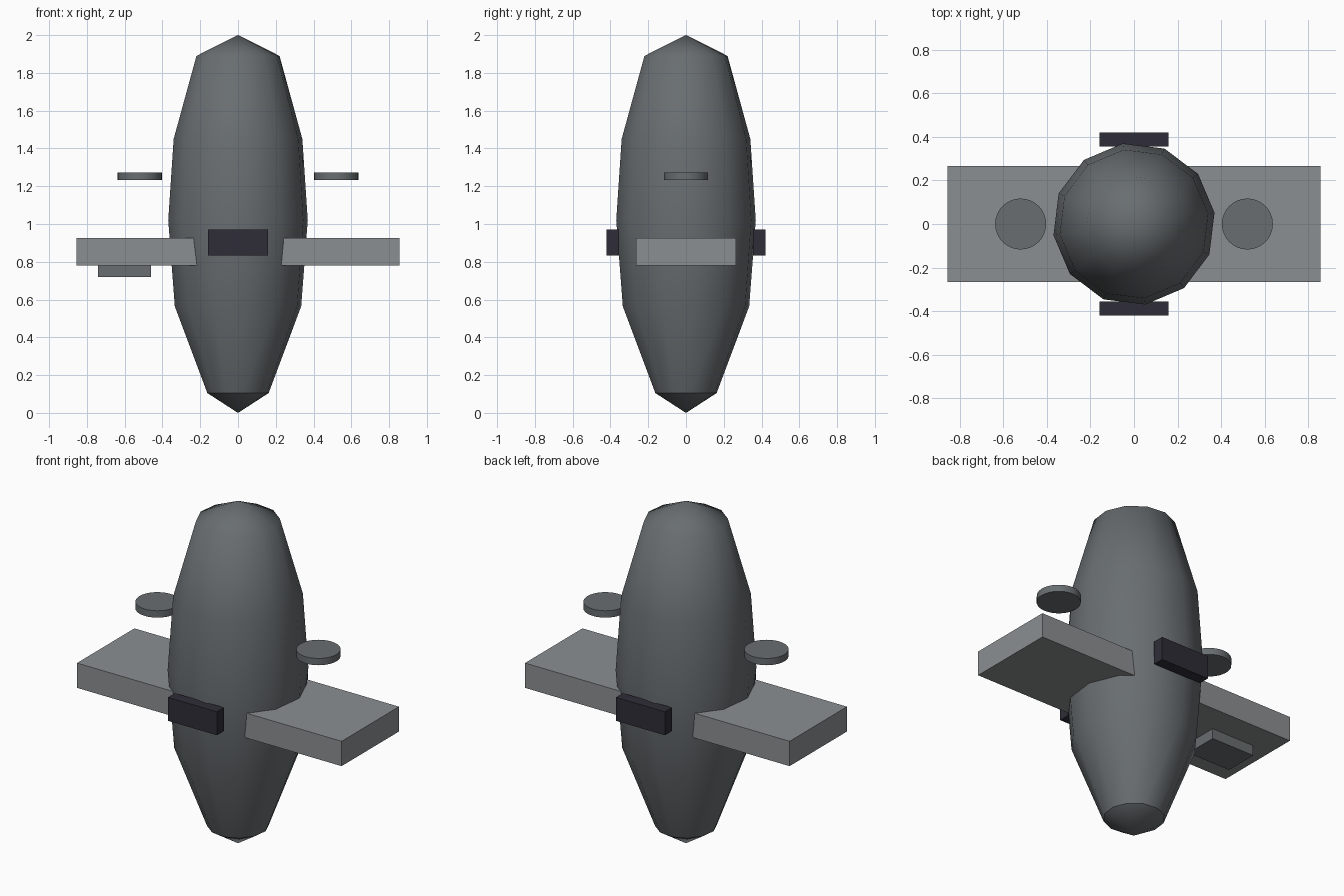
import bpy, bmesh, math

cube = bpy.data.objects.get("Cube")
if cube:
    bpy.data.objects.remove(cube)


def material(name, colour):
    m = bpy.data.materials.new(name)
    m.use_nodes = True
    m.diffuse_color = (*colour, 1)
    m.node_tree.nodes["Principled BSDF"].inputs["Base Color"].default_value = (*colour, 1)
    return m


hull_grey = material("dark grey", (0.14, 0.155, 0.163))
wing_grey = material("light grey", (0.26, 0.275, 0.285))
near_black = material("near black", (0.028, 0.026, 0.038))


def finish(name, bm, mat):
    bmesh.ops.recalc_face_normals(bm, faces=bm.faces)
    mesh = bpy.data.meshes.new(name)
    bm.to_mesh(mesh)
    bm.free()
    mesh.materials.append(mat)
    ob = bpy.data.objects.new(name, mesh)
    bpy.context.collection.objects.link(ob)
    return ob


def box(name, lo, hi, mat):
    bm = bmesh.new()
    bmesh.ops.create_cube(bm, size=1)
    for v in bm.verts:
        v.co = [(a + b) / 2 + c * (b - a) for a, b, c in zip(lo, hi, v.co)]
    return finish(name, bm, mat)


# Twelve-sided body, pointed at both ends, with a crisp edge round the tail
SIDES = 12
TWIST = math.radians(8)
profile = [(0.164, 0.105), (0.338, 0.565), (0.373, 1.02), (0.344, 1.45), (0.222, 1.89)]
bm = bmesh.new()
rings = []
for r, z in profile:
    angles = [TWIST + math.tau * i / SIDES for i in range(SIDES)]
    rings.append([bm.verts.new((r * math.cos(a), r * math.sin(a), z)) for a in angles])
tail = bm.verts.new((0, 0, 0))
nose = bm.verts.new((0, 0, 2))
for i in range(SIDES):
    j = (i + 1) % SIDES
    bm.faces.new((tail, rings[0][j], rings[0][i]))
    bm.faces.new((nose, rings[-1][i], rings[-1][j]))
    for low, high in zip(rings, rings[1:]):
        bm.faces.new((low[i], low[j], high[j], high[i]))
for f in bm.faces:
    f.smooth = True
for e in bm.edges:
    if all(v in rings[0] for v in e.verts):
        e.smooth = False
finish("body", bm, hull_grey)

# Wings and the floating discs above them
for side, s in (("left", 1), ("right", -1)):
    x0, x1 = sorted((s * 0.1, s * 0.855))
    box(side + "_wing", (x0, -0.265, 0.78), (x1, 0.265, 0.925), wing_grey)
    bm = bmesh.new()
    bmesh.ops.create_cone(bm, cap_ends=True, segments=32, radius1=0.117,
                          radius2=0.117, depth=0.04)
    for f in bm.faces:
        f.smooth = len(f.verts) == 4
    for e in bm.edges:
        e.smooth = all(len(f.verts) == 4 for f in e.link_faces)
    bmesh.ops.translate(bm, verts=bm.verts, vec=(s * 0.52, 0, 1.253))
    finish(side + "_disc", bm, hull_grey)

# Pod under the right wing
box("wing_pod", (-0.74, -0.1, 0.72), (-0.46, 0.1, 0.785), hull_grey)

# Dark panels at front and back
for name, y0, y1 in (("front_panel", -0.42, -0.355), ("back_panel", 0.355, 0.42)):
    box(name, (-0.158, y0, 0.833), (0.158, y1, 0.97), near_black)
